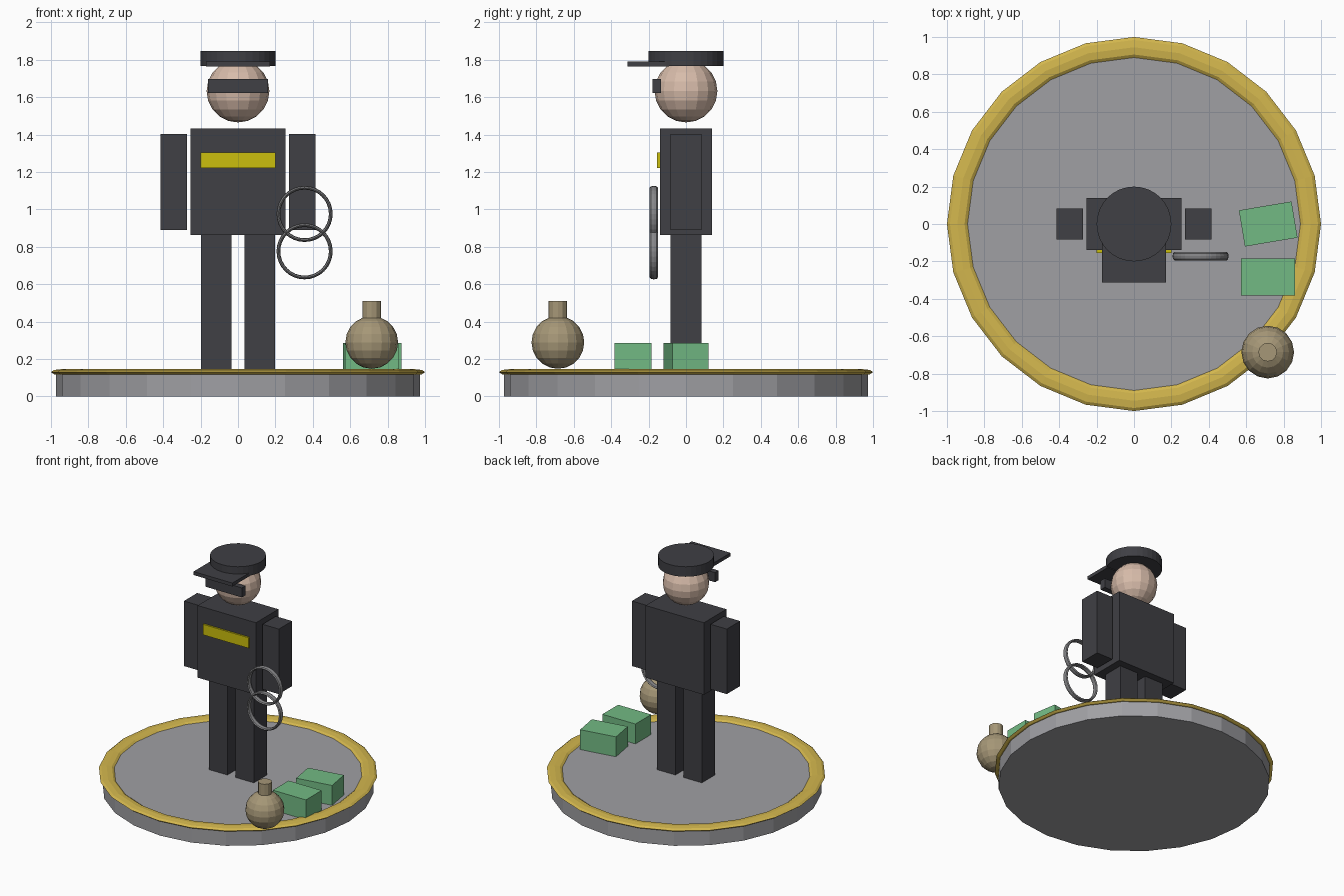
import bpy, bmesh, math
from mathutils import Matrix

cube = bpy.data.objects.get("Cube")
if cube:
    bpy.data.objects.remove(cube, do_unlink=True)


def material(name, r, g, b):
    m = bpy.data.materials.new(name)
    m.use_nodes = True
    m.diffuse_color = (r, g, b, 1)
    m.node_tree.nodes["Principled BSDF"].inputs["Base Color"].default_value = (r, g, b, 1)
    return m


DARK = material("dark uniform", 0.05, 0.05, 0.058)
GREY = material("stone grey", 0.35, 0.35, 0.37)
GOLD = material("gold rim", 0.65, 0.47, 0.075)
YELLOW = material("badge yellow", 0.6, 0.52, 0.004)
SKIN = material("skin", 0.68, 0.5, 0.4)
TAN = material("sack tan", 0.38, 0.31, 0.185)
GREEN = material("banknote green", 0.17, 0.49, 0.23)
STEEL = material("steel", 0.24, 0.24, 0.25)


def finish(name, bm, mat, location):
    bmesh.ops.recalc_face_normals(bm, faces=bm.faces)
    me = bpy.data.meshes.new(name)
    bm.to_mesh(me)
    bm.free()
    me.materials.append(mat)
    ob = bpy.data.objects.new(name, me)
    ob.location = location
    bpy.context.collection.objects.link(ob)


def box(name, mat, x, y, z, turn=0):
    """Box from its (min, max) ranges, turned about its own vertical axis."""
    bm = bmesh.new()
    bmesh.ops.create_cube(bm, size=1)
    size = [r[1] - r[0] for r in (x, y, z)]
    bm.transform(Matrix.Rotation(math.radians(turn), 4, 'Z') @ Matrix.Diagonal((*size, 1)))
    finish(name, bm, mat, [(r[0] + r[1]) / 2 for r in (x, y, z)])


def cylinder(name, mat, x, y, z0, z1, radius, sides):
    bm = bmesh.new()
    bmesh.ops.create_cone(bm, cap_ends=True, segments=sides, radius1=radius,
                          radius2=radius, depth=z1 - z0)
    finish(name, bm, mat, (x, y, (z0 + z1) / 2))


def ball(name, mat, location, radius):
    bm = bmesh.new()
    bmesh.ops.create_uvsphere(bm, u_segments=16, v_segments=10, radius=radius)
    finish(name, bm, mat, location)


def ring(name, mat, location, radius, half_width, half_height, sides, tilt=0):
    """Ring with an elliptical section, lying flat unless tilted about x."""
    bm = bmesh.new()
    n = 8
    loops = []
    for i in range(sides):
        a = math.tau * i / sides
        loop = []
        for j in range(n):
            b = math.tau * j / n
            r = radius + half_width * math.cos(b)
            loop.append(bm.verts.new((r * math.cos(a), r * math.sin(a),
                                      half_height * math.sin(b))))
        loops.append(loop)
    for i in range(sides):
        p, q = loops[i], loops[(i + 1) % sides]
        for j in range(n):
            k = (j + 1) % n
            bm.faces.new((p[j], q[j], q[k], p[k]))
    bm.transform(Matrix.Rotation(math.radians(tilt), 4, 'X'))
    finish(name, bm, mat, location)


# Round stand with gold rim
cylinder("stand", GREY, 0, 0, 0, 0.13, 0.973, 24)
ring("stand_rim", GOLD, (0, 0, 0.13), 0.945, 0.055, 0.016, 24)

# Figure: torso, limbs and chest badge
box("torso", DARK, (-0.255, 0.255), (-0.14, 0.14), (0.863, 1.433))
for side, s in (("left", 1), ("right", -1)):
    box(side + "_arm", DARK, sorted((s * 0.273, s * 0.415)), (-0.083, 0.083), (0.89, 1.404))
    box(side + "_leg", DARK, sorted((s * 0.035, s * 0.197)), (-0.083, 0.083), (0.13, 0.87))
box("chest_badge", YELLOW, (-0.2, 0.2), (-0.154, -0.138), (1.222, 1.305))

# Head, mask and peaked cap
ball("head", SKIN, (0, 0, 1.633), 0.168)
box("mask", DARK, (-0.16, 0.16), (-0.18, -0.135), (1.623, 1.698))
cylinder("cap", DARK, 0, 0, 1.768, 1.847, 0.2, 32)
box("cap_visor", DARK, (-0.17, 0.17), (-0.313, -0.09), (1.763, 1.79))

# Handcuffs
for name, z in (("upper_cuff", 0.976), ("lower_cuff", 0.776)):
    ring(name, STEEL, (0.356, -0.172, z), 0.14, 0.01, 0.022, 32, 90)

# Banknote bundles
box("front_bundle", GREEN, (0.572, 0.861), (-0.382, -0.185), (0.13, 0.287))
box("back_bundle", GREEN, (0.575, 0.86), (-0.098, 0.098), (0.13, 0.287), 9.5)

# Money sack
ball("sack", TAN, (0.715, -0.685, 0.289), 0.141)
cylinder("sack_neck", TAN, 0.715, -0.685, 0.42, 0.51, 0.05, 12)
